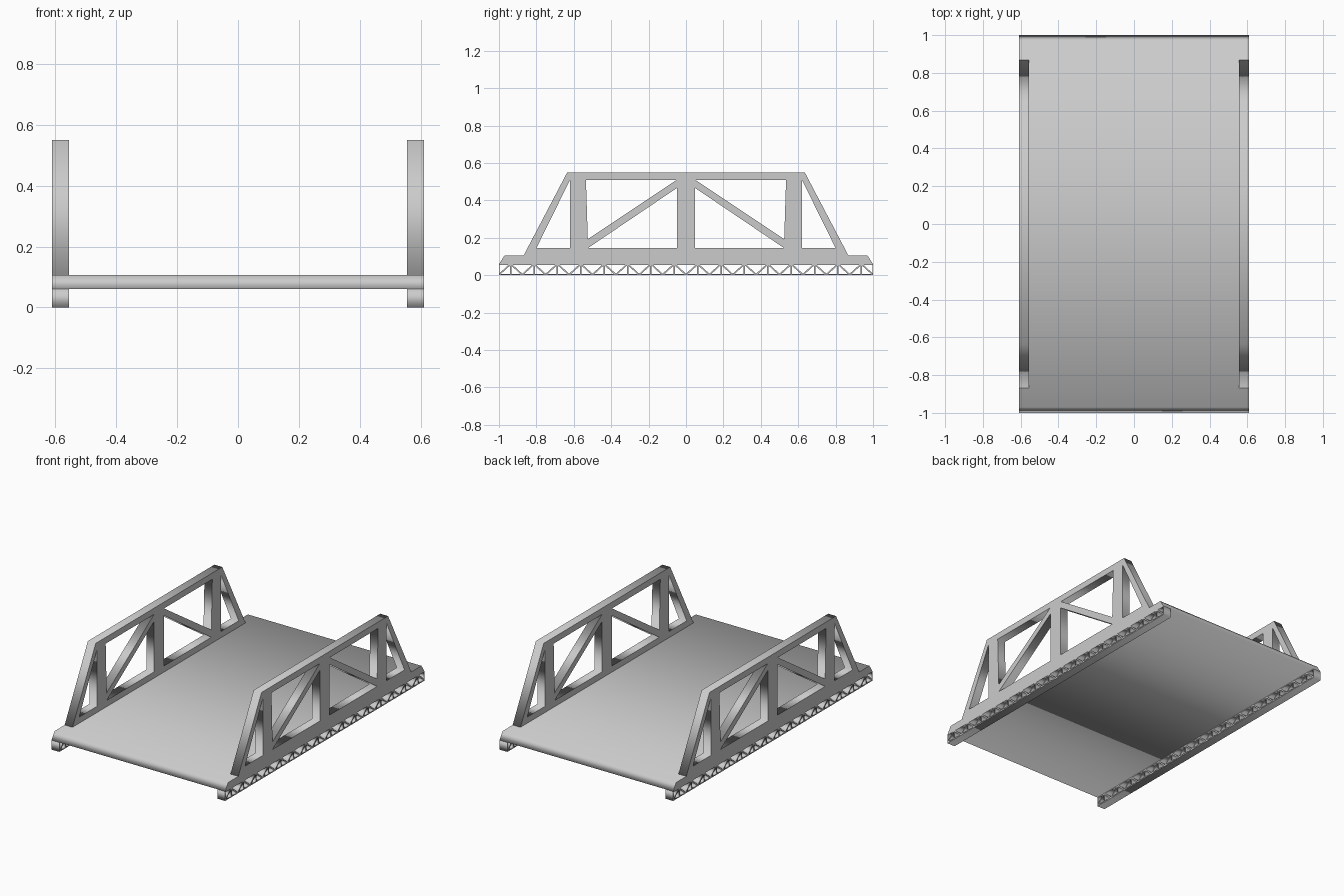
import bpy, math
from mathutils import Vector

if "Cube" in bpy.data.objects:
    bpy.data.objects.remove(bpy.data.objects["Cube"])


def inset(pts, d):
    """Shrink a counter-clockwise polygon by distance d."""
    p = [Vector(q) for q in pts]
    out = []
    for i in range(len(p)):
        a = (p[i] - p[i - 1]).normalized()
        b = (p[(i + 1) % len(p)] - p[i]).normalized()
        n = Vector((-a.y, a.x)) + Vector((-b.y, b.x))
        n.normalize()
        out.append(p[i] + n * d / n.dot(Vector((-a.y, a.x))))
    return out


def plate(name, loops, x, width):
    """Extrude a (y, z) outline with holes along x."""
    cu = bpy.data.curves.new(name, 'CURVE')
    cu.dimensions = '2D'
    cu.fill_mode = 'BOTH'
    cu.extrude = width / 2
    for pts in loops:
        s = cu.splines.new('POLY')
        s.points.add(len(pts) - 1)
        for sp, (u, v) in zip(s.points, pts):
            sp.co = (u, v, 0, 1)
        s.use_cyclic_u = True
    ob = bpy.data.objects.new(name, cu)
    bpy.context.collection.objects.link(ob)
    ob.location.x = x
    ob.rotation_euler = (math.pi / 2, 0, math.pi / 2)
    bpy.ops.object.select_all(action='DESELECT')
    ob.select_set(True)
    bpy.context.view_layer.objects.active = ob
    bpy.ops.object.convert(target='MESH')


def flip(pts):
    return [(-u, v) for u, v in reversed(pts)]


# Road deck with bevelled ends
plate("deck", [[(-1, .06), (1, .06), (.97, .106), (-.97, .106)]], 0, 1.22)

# Side truss: outline plus openings mirrored about the middle post
openings = [
    [(-.80, .145), (-.62, .145), (-.62, .51)],
    [(-.525, .145), (-.048, .145), (-.048, .467)],
    [(-.525, .193), (-.05, .51), (-.535, .51)],
]
truss = [[(-.868, .106), (.868, .106), (.635, .55), (-.635, .55)]]
for o in openings:
    truss += [o, flip(o)]

# Lower lattice girder: zigzag web with a post at each upper node
n, h, t = 32, .06, .004
step = 2 / n
lattice = [[(-1, 0), (1, 0), (1, h), (-1, h)]]
for i in range(1, n, 2):
    y = -1 + i * step
    for s in (-1, 1):
        tri = [(y, .003), (y + s * step, .003), (y, h)]
        lattice.append(inset(tri if s > 0 else tri[::-1], t))
for i in range(2, n, 2):
    y = -1 + i * step
    lattice.append(inset([(y, .003), (y + step, h), (y - step, h)], t))
for s in (-1, 1):
    tri = [(s, .003), (s, h), (s * (1 - step), h)]
    lattice.append(inset(tri if s > 0 else tri[::-1], t))

for side, x in (("left", -.5825), ("right", .5825)):
    plate(side + "_truss", truss, x, .055)
    plate(side + "_lattice_girder", lattice, x, .055)
